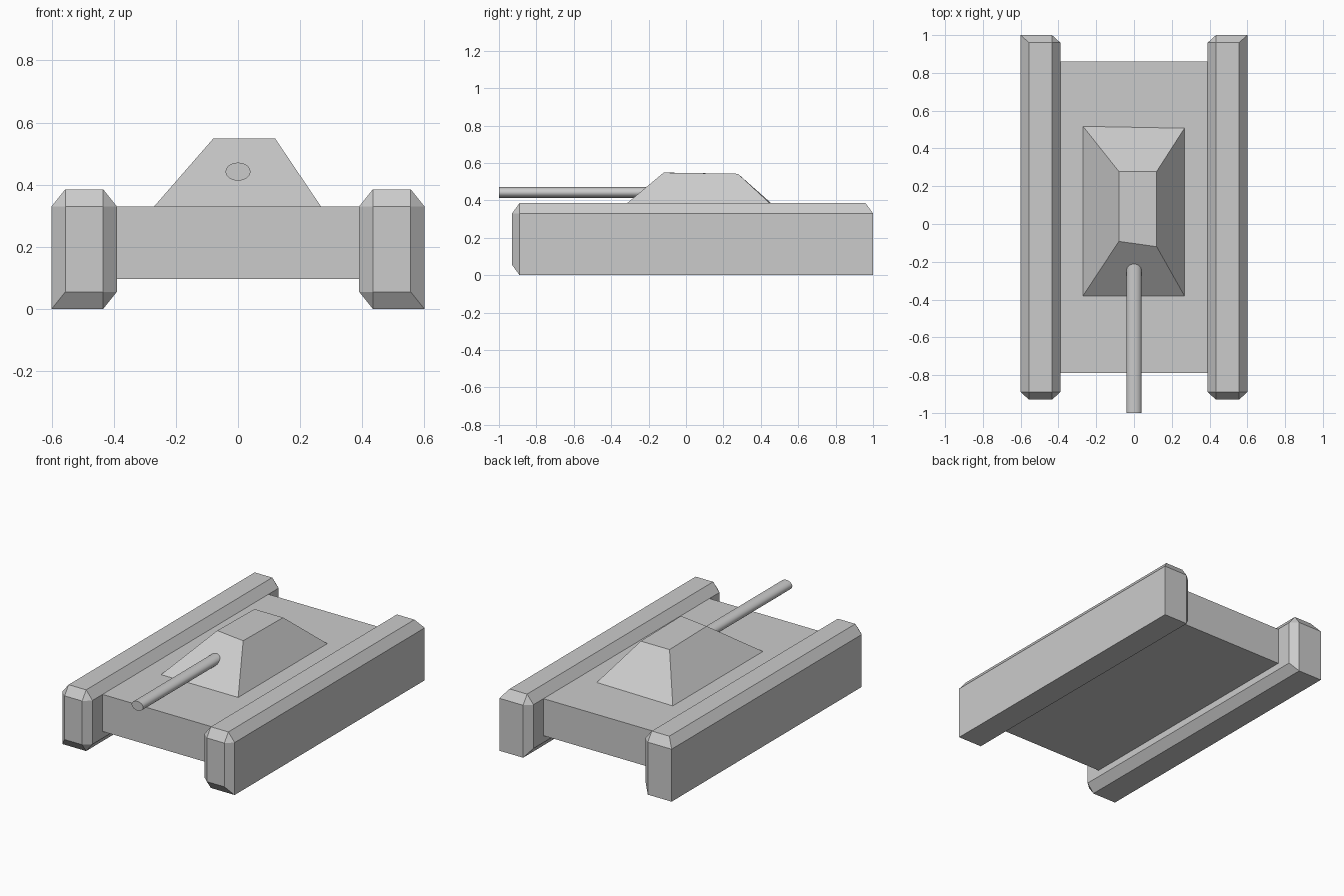
import bpy, bmesh
from math import radians
from mathutils import Vector

if "Cube" in bpy.data.objects:
    bpy.data.objects.remove(bpy.data.objects["Cube"])


def finish(name, bm):
    bmesh.ops.recalc_face_normals(bm, faces=bm.faces)
    mesh = bpy.data.meshes.new(name)
    bm.to_mesh(mesh)
    bm.free()
    obj = bpy.data.objects.new(name, mesh)
    bpy.context.collection.objects.link(obj)
    return obj


def box(lo, hi):
    lo, hi = Vector(lo), Vector(hi)
    bm = bmesh.new()
    bmesh.ops.create_cube(bm, size=1)
    for v in bm.verts:
        v.co = (lo + hi) / 2 + v.co * (hi - lo)
    return bm


# Tracks: chamfered boxes, three edges at the outer bottom rear corner stay sharp
def track(name, side):
    chamfer = Vector((0.044, 0.04, 0.055))
    lo, hi = Vector((0.39, -0.93, 0)), Vector((0.60, 1.0, 0.385))
    # work in units of the chamfer so one offset fits all axes
    bm = box([a / c for a, c in zip(lo, chamfer)], [a / c for a, c in zip(hi, chamfer)])
    corner = max(bm.verts, key=lambda v: v.co.x + v.co.y - v.co.z)
    edges = [e for e in bm.edges if corner not in e.verts]
    bmesh.ops.bevel(bm, geom=edges, offset=1, offset_type='OFFSET',
                    segments=1, profile=0.5, affect='EDGES')
    bmesh.ops.scale(bm, vec=(chamfer.x * side, chamfer.y, chamfer.z), verts=bm.verts)
    return finish(name, bm)


track("left_track", -1)
track("right_track", 1)

# Hull slab between the tracks
finish("hull", box((-0.392, -0.79, 0.097), (0.392, 0.86, 0.33)))

# Turret: slightly irregular tapered block
base = [(-0.27, -0.38, 0.33), (0.267, -0.38, 0.33), (0.267, 0.507, 0.33), (-0.27, 0.517, 0.33)]
roof = [(-0.08, -0.092, 0.548), (0.12, -0.12, 0.548), (0.12, 0.278, 0.542), (-0.08, 0.278, 0.542)]
bm = bmesh.new()
b = [bm.verts.new(p) for p in base]
t = [bm.verts.new(p) for p in roof]
bm.faces.new(b[::-1])
bm.faces.new(t)
for i in range(4):
    j = (i + 1) % 4
    bm.faces.new((b[i], b[j], t[j], t[i]))
finish("turret", bm)

# Gun barrel: flattened cylinder running into the turret
bpy.ops.mesh.primitive_cylinder_add(vertices=32, radius=1, depth=1,
                                    location=(0, -0.57, 0.442), rotation=(radians(90), 0, 0))
barrel = bpy.context.object
barrel.name = "gun_barrel"
barrel.scale = (0.04, 0.029, 0.86)
bpy.ops.object.transform_apply(location=False, rotation=True, scale=True)
bpy.ops.object.shade_smooth_by_angle(angle=radians(30))
